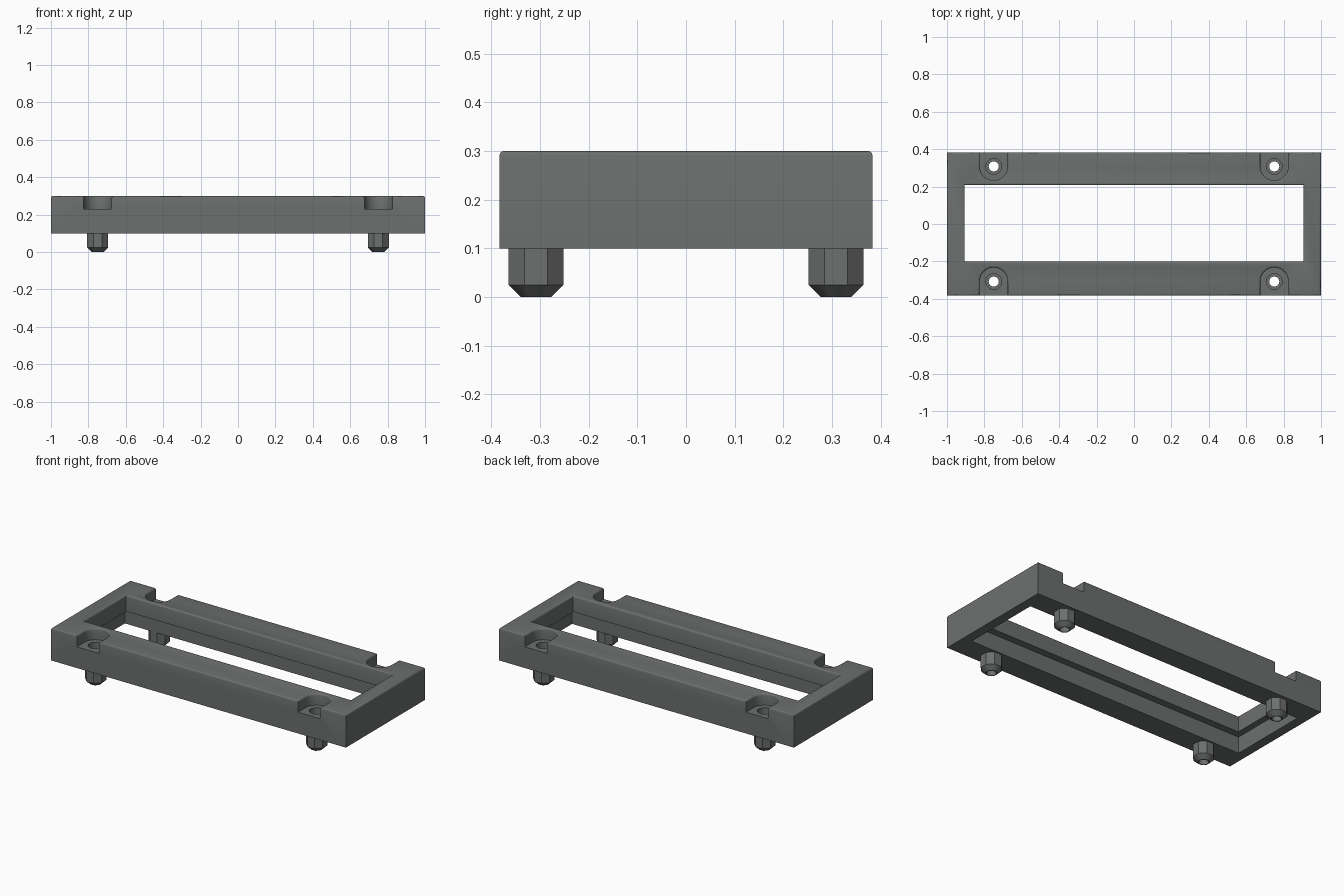
import bpy, bmesh, math
from mathutils import Vector

if "Cube" in bpy.data.objects:
    bpy.data.objects.remove(bpy.data.objects["Cube"])

grey = bpy.data.materials.new("dark grey")
grey.diffuse_color = (0.15, 0.16, 0.155, 1)
grey.use_nodes = True
grey.node_tree.nodes["Principled BSDF"].inputs["Base Color"].default_value = grey.diffuse_color

BOTTOM, TOP = 0.1, 0.3
PEG_X, PEG_Y = 0.75, 0.308
corners = [(sx, sy) for sx in (-1, 1) for sy in (-1, 1)]


def new_object(name, bm):
    bmesh.ops.recalc_face_normals(bm, faces=bm.faces)
    mesh = bpy.data.meshes.new(name)
    bm.to_mesh(mesh)
    bm.free()
    mesh.materials.append(grey)
    obj = bpy.data.objects.new(name, mesh)
    bpy.context.collection.objects.link(obj)
    return obj


def loft(name, rings):
    """Closed solid through rings of equal point count, capped at both ends."""
    bm = bmesh.new()
    loops = [[bm.verts.new(p) for p in ring] for ring in rings]
    n = len(loops[0])
    for a, b in zip(loops, loops[1:]):
        for i in range(n):
            j = (i + 1) % n
            bm.faces.new((a[i], a[j], b[j], b[i]))
    bm.faces.new(loops[0])
    bm.faces.new(loops[-1])
    return new_object(name, bm)


def box(name, x0, x1, y0, y1, z0, z1):
    outline = [(x0, y0), (x1, y0), (x1, y1), (x0, y1)]
    return loft(name, [[(x, y, z) for x, y in outline] for z in (z0, z1)])


def circle(x, y, z, r, n, turn=0.0):
    angles = [2 * math.pi * i / n + turn for i in range(n)]
    return [(x + r * math.cos(a), y + r * math.sin(a), z) for a in angles]


def cut(obj, cutters):
    for c in cutters:
        mod = obj.modifiers.new("cut", 'BOOLEAN')
        mod.operation = 'DIFFERENCE'
        mod.solver = 'EXACT'
        mod.object = c
    bpy.context.view_layer.update()
    deps = bpy.context.evaluated_depsgraph_get()
    mesh = bpy.data.meshes.new_from_object(obj.evaluated_get(deps))
    obj.modifiers.clear()
    obj.data = mesh
    for c in cutters:
        bpy.data.objects.remove(c)


def smooth(obj):
    bpy.ops.object.select_all(action='DESELECT')
    bpy.context.view_layer.objects.active = obj
    obj.select_set(True)
    bpy.ops.object.shade_smooth_by_angle(angle=math.radians(32))


# Frame with its window and a wider recess on the underside
frame = box("frame", -1, 1, -0.383, 0.383, BOTTOM, TOP)
cutters = [box("window_cutter", -0.905, 0.905, -0.2, 0.208, 0, 0.4),
           box("recess_cutter", -0.943, 0.943, -0.243, 0.251, 0, 0.2)]

# Rounded notches, open to the long sides
for sx, sy in corners:
    cx, cy, r = sx * PEG_X, sy * PEG_Y, 0.075
    outline = [(cx + r * math.cos(math.pi * i / 20),
                cy - sy * r * math.sin(math.pi * i / 20)) for i in range(21)]
    outline += [(cx - r, sy * 0.45), (cx + r, sy * 0.45)]
    cutters.append(loft("notch_cutter", [[(x, y, z) for x, y in outline] for z in (0.23, 0.4)]))
cut(frame, cutters)

# Round over every sharp edge of the top face
bm = bmesh.new()
bm.from_mesh(frame.data)
bmesh.ops.remove_doubles(bm, verts=bm.verts, dist=1e-5)
rim = [e for e in bm.edges
       if all(abs(v.co.z - TOP) < 1e-4 for v in e.verts)
       and len(e.link_faces) == 2 and e.calc_face_angle() > 0.5]
bmesh.ops.bevel(bm, geom=rim, offset=0.01, offset_type='OFFSET', segments=3,
                profile=0.5, affect='EDGES', clamp_overlap=True)
bm.to_mesh(frame.data)
bm.free()

# Screw holes stepped from a wide bore to a narrow one
bores = []
for sx, sy in corners:
    x, y = sx * PEG_X, sy * PEG_Y
    bores.append(loft("bore_cutter", [circle(x, y, z, r, 24) for z, r in
                                      ((0.05, 0.027), (0.17, 0.027), (0.17, 0.042), (0.26, 0.042))]))
cut(frame, bores)
smooth(frame)

# Octagonal pegs with chamfered tips and a hole through each
to_corner = 1 / math.cos(math.pi / 8)
for sx, sy in corners:
    x, y = sx * PEG_X, sy * PEG_Y
    peg = loft("peg", [circle(x, y, z, r * to_corner, 8, math.pi / 8) for z, r in
                       ((0, 0.031), (0.025, 0.056), (BOTTOM, 0.056))])
    cut(peg, [loft("peg_bore_cutter", [circle(x, y, z, 0.027, 24) for z in (-0.1, 0.2)])])
    smooth(peg)
